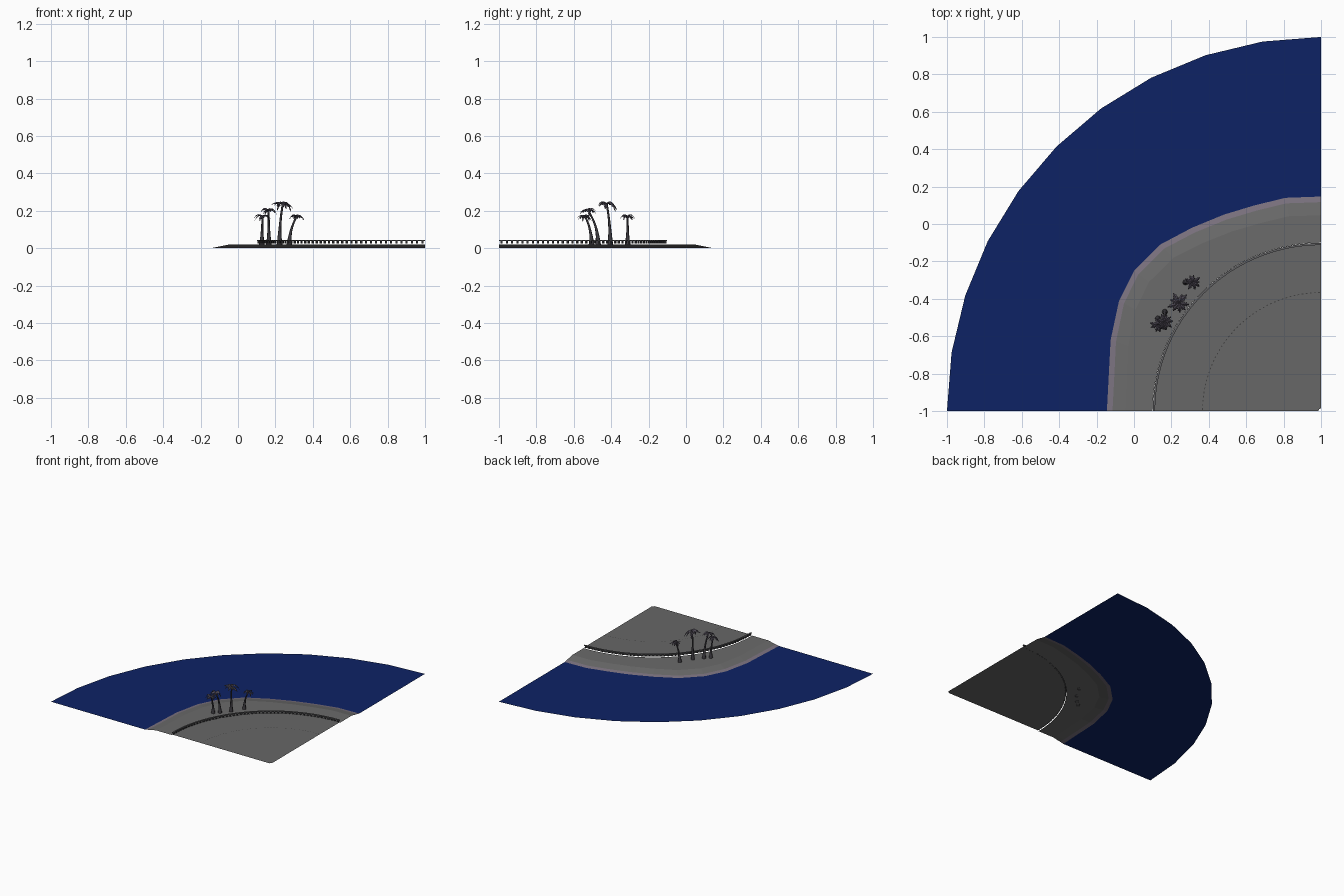
import bpy, bmesh, math, random
from mathutils import Vector

if "Cube" in bpy.data.objects:
    bpy.data.objects.remove(bpy.data.objects["Cube"])

random.seed(4)
C = Vector((1, -1, 0))          # centre of the quarter circle
N = 40                          # steps along the bend


def material(name, rgb):
    m = bpy.data.materials.new(name)
    m.diffuse_color = (*rgb, 1)
    m.use_nodes = True
    m.node_tree.nodes["Principled BSDF"].inputs["Base Color"].default_value = m.diffuse_color
    return m


SEA = material("deep blue", (0.004, 0.016, 0.13))
WET = material("wet sand mauve", (0.20, 0.17, 0.215))
SAND = material("beach grey", (0.145, 0.145, 0.145))
ROAD = material("road grey", (0.135, 0.135, 0.135))
DASH = material("dash dark grey", (0.05, 0.05, 0.05))
RAIL = material("rail grey", (0.12, 0.12, 0.125))
POST = material("post dark grey", (0.035, 0.035, 0.04))
TRUNK = material("trunk dark grey", (0.045, 0.042, 0.05))
LEAF = material("frond purple grey", (0.075, 0.065, 0.09))


def finish(name, bm, mat, smooth=False):
    me = bpy.data.meshes.new(name)
    bm.to_mesh(me)
    bm.free()
    me.materials.append(mat)
    for p in me.polygons:
        p.use_smooth = smooth
    ob = bpy.data.objects.new(name, me)
    bpy.context.collection.objects.link(ob)
    return ob


def loft(bm, rows, closed=False, up=False):
    vs = [[bm.verts.new(p) for p in r] for r in rows]
    for a, b in zip(vs, vs[1:]):
        n = len(a)
        for i in range(n if closed else n - 1):
            f = bm.faces.new((a[i], a[(i + 1) % n], b[(i + 1) % n], b[i]))
            f.normal_update()
            if up and f.normal.z < 0:
                f.normal_flip()
    return vs


def surface(name, rows, mat):
    bm = bmesh.new()
    loft(bm, rows, up=True)
    return finish(name, bm, mat)


def polar(r, t, z):
    """t runs 0..1 from the front edge to the right edge"""
    a = math.pi - t * math.pi / 2
    return Vector((1 + r * math.cos(a), -1 + r * math.sin(a), z))


def arc(r, z, n=N):
    return [polar(r, i / n, z) for i in range(n + 1)]


def dense(pts, k=4):
    out = [a.lerp(b, i / k) for a, b in zip(pts, pts[1:]) for i in range(k)]
    return out + [pts[-1]]


def inset(pts, d, z):
    """pull a shoreline toward the centre and lift it"""
    return [C + (p - C) * (1 - d / (p - C).length) + Vector((0, 0, z)) for p in pts]


# Sea, shoreline and beach
shore = dense([Vector((x, y, 0)) for x, y in (
    (-.145, -1), (-.135, -.81), (-.125, -.62), (-.08, -.41), (0, -.25), (.14, -.11),
    (.31, -.02), (.48, .05), (.645, .10), (.81, .14), (1, .147))])
surface("sea", [dense(arc(2, 0, 10)), shore], SEA)
wet = inset(shore, .03, .006)
surface("wet_sand", [shore, wet], WET)
surface("beach", [wet, inset(shore, .1, .02), arc(.9, .02)], SAND)

# Road, slightly above the beach, open underneath
surface("road", [arc(.895, .025), arc(.45, .025), arc(.014, .025)], ROAD)

# Lane dashes along the middle of the road
bm = bmesh.new()
for i in range(45):
    t = (i + .3) / 45
    loft(bm, [[polar(r, t + d, .0258) for d in (0, .009)] for r in (.636, .631)], up=True)
finish("lane_dashes", bm, DASH)


def curved_bar(name, r0, r1, z0, z1, mat):
    bm = bmesh.new()
    section = ((r0, z0), (r1, z0), (r1, z1), (r0, z1))
    vs = loft(bm, [[polar(r, i / N, z) for r, z in section] for i in range(N + 1)], True)
    bm.faces.new(vs[0])
    bm.faces.new(vs[-1])
    bmesh.ops.recalc_face_normals(bm, faces=bm.faces)
    return finish(name, bm, mat)


# Balustrade: rail and square balusters
curved_bar("balustrade_rail", .887, .899, .038, .044, RAIL)
bm = bmesh.new()
COUNT = 50
for i in range(COUNT):
    t = (i + .5) / COUNT
    w = .0036
    sec = [(.889, -w), (.897, -w), (.897, w), (.889, w)]
    vs = loft(bm, [[polar(r, t + d, z) for r, d in sec] for z in (.024, .039)], True)
bmesh.ops.recalc_face_normals(bm, faces=bm.faces)
finish("balusters", bm, POST)


def palm(index, base, top, size):
    """curved trunk with flared base, and a crown of jagged drooping fronds"""
    base, top = Vector(base), Vector(top)
    bm = bmesh.new()
    rows = []
    for i in range(9):
        t = i / 8
        p = base.lerp(top, t)
        lean = t ** 2.2
        p.x = base.x + (top.x - base.x) * lean
        p.y = base.y + (top.y - base.y) * lean
        r = .0055 + .010 * (1 - t) ** 3
        rows.append([p + Vector((r * math.cos(a), r * math.sin(a), 0))
                     for a in (k * math.tau / 8 for k in range(8))])
    vs = loft(bm, rows, True)
    bm.faces.new(vs[-1])
    bmesh.ops.recalc_face_normals(bm, faces=bm.faces)
    finish(f"palm_trunk_{index}", bm, TRUNK, True)

    bm = bmesh.new()
    count = 9
    for k in range(count):
        a = math.tau * (k + random.uniform(-.25, .25)) / count
        out = Vector((math.cos(a), math.sin(a), 0))
        side = Vector((-out.y, out.x, 0))
        length = size * random.uniform(.85, 1.15)
        rise = random.uniform(.2, 1.0)
        droop = rise + random.uniform(.1, .6)
        rows = []
        for i in range(11):
            t = i / 10
            mid = top + out * length * t * (1 - .15 * t)
            mid.z += length * (rise * t - droop * t * t)
            w = .23 * size * math.sin(math.pi * (.1 + .88 * t)) * (1 if i % 2 else .4)
            drop = Vector((0, 0, -.6 * w))
            rows.append([mid - side * w + drop, mid, mid + side * w + drop])
        loft(bm, rows, up=True)
    finish(f"palm_fronds_{index}", bm, LEAF)


# Four palms in a group on the beach
palm(1, (.128, -.505, .018), (.132, -.54, .172), .052)
palm(2, (.165, -.47, .018), (.163, -.525, .205), .054)
palm(3, (.222, -.405, .018), (.24, -.425, .24), .066)
palm(4, (.275, -.312, .018), (.315, -.312, .172), .048)
